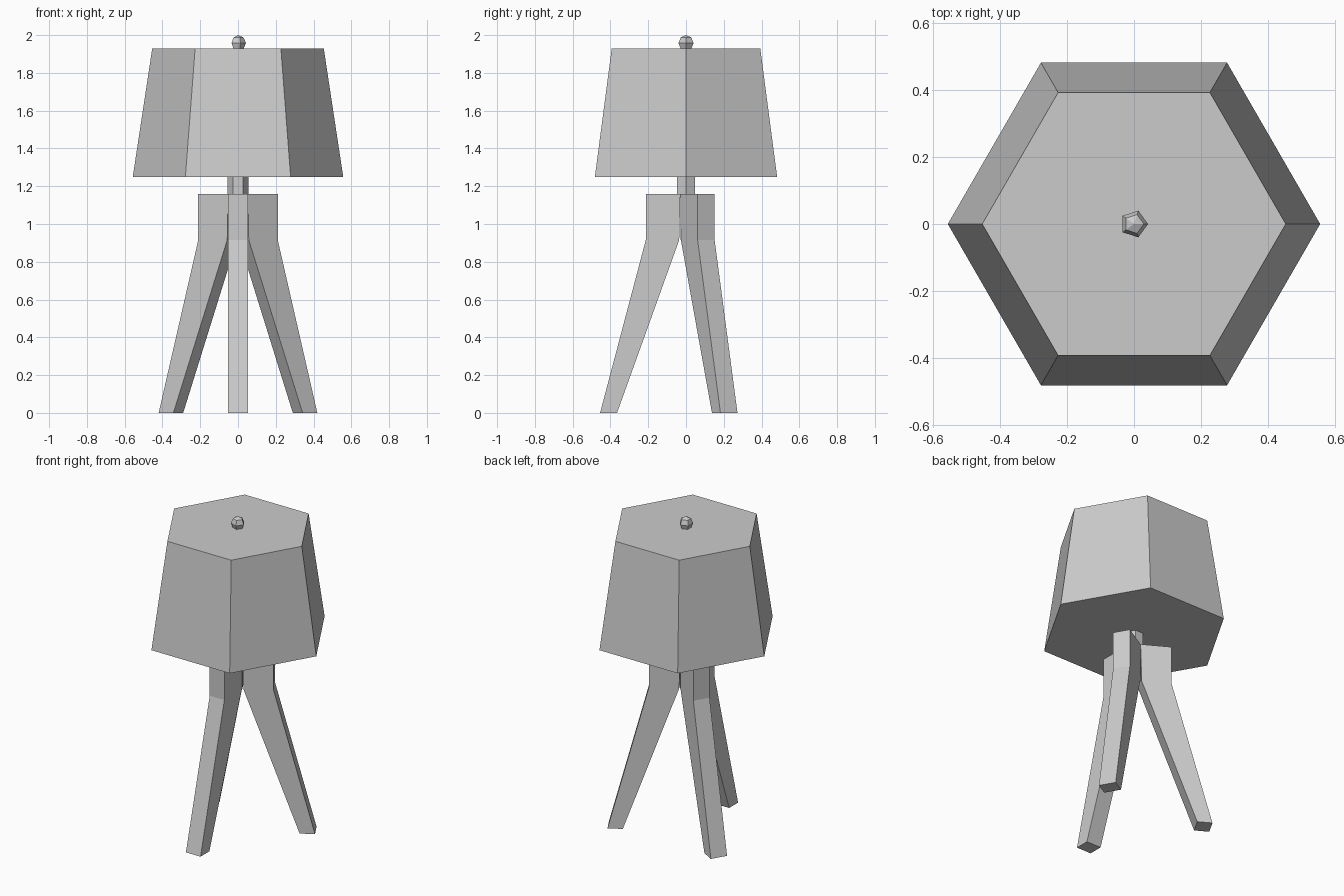
import bpy, bmesh
from math import sin, cos, pi, radians
from mathutils import Matrix, Vector

if "Cube" in bpy.data.objects:
    bpy.data.objects.remove(bpy.data.objects["Cube"])


def finish(name, bm):
    bmesh.ops.recalc_face_normals(bm, faces=bm.faces)
    mesh = bpy.data.meshes.new(name)
    bm.to_mesh(mesh)
    bm.free()
    ob = bpy.data.objects.new(name, mesh)
    bpy.context.collection.objects.link(ob)
    return ob


def lathe(name, sides, profile, phase=0.0):
    """Low-poly turned solid from (radius, z) points; radius 0 is a pole."""
    bm = bmesh.new()
    rings = []
    for r, z in profile:
        if r == 0:
            rings.append([bm.verts.new((0, 0, z))] * sides)
        else:
            rings.append([bm.verts.new((r * cos(phase + 2 * pi * i / sides),
                                        r * sin(phase + 2 * pi * i / sides), z))
                          for i in range(sides)])
    for a, b in zip(rings, rings[1:]):
        for i in range(sides):
            j = (i + 1) % sides
            bm.faces.new(list(dict.fromkeys((a[i], a[j], b[j], b[i]))))
    for ring, (r, z) in ((rings[0], profile[0]), (rings[-1], profile[-1])):
        if r > 0:
            bm.faces.new(ring)
    return finish(name, bm)


def leg(name, angle, half_width, upper, lower):
    """Bent leg: two (radius, z) quads sharing an edge, extruded sideways."""
    rot = Matrix.Rotation(radians(angle), 3, 'Z')
    bm = bmesh.new()
    new_faces = [bm.faces.new([bm.verts.new(rot @ Vector((r, -half_width, z)))
                               for r, z in quad]) for quad in (upper, lower)]
    bmesh.ops.remove_doubles(bm, verts=bm.verts, dist=1e-5)
    ext = bmesh.ops.extrude_face_region(bm, geom=bm.faces[:], use_keep_orig=True)
    moved = [g for g in ext["geom"] if isinstance(g, bmesh.types.BMVert)]
    bmesh.ops.translate(bm, verts=moved, vec=rot @ Vector((0, 2 * half_width, 0)))
    return finish(name, bm)


# Tripod legs, meeting at a small triangular hub
upper = [(0.03, 1.16), (0.213, 1.16), (0.213, 0.915), (0.036, 0.915)]
lower = [(0.036, 0.915), (0.213, 0.915), (0.455, 0.0), (0.365, 0.0)]
for name, angle in (("front_leg", 270), ("back_right_leg", 30), ("back_left_leg", 150)):
    leg(name, angle, 0.052, upper, lower)
lathe("leg_hub", 3, [(0.06, 0.915), (0.06, 1.16)], radians(-30))

# Stem between tripod and shade
lathe("stem", 6, [(0.055, 1.14), (0.055, 1.27)])

# Closed hexagonal shade
lathe("lamp_shade", 6, [(0.557, 1.25), (0.454, 1.93)])

# Finial ball on top
R, C = 0.042, 1.958
lathe("finial", 5, [(0, C - R), (R * 0.707, C - R * 0.707), (R, C),
                    (R * 0.707, C + R * 0.707), (0, C + R)])
